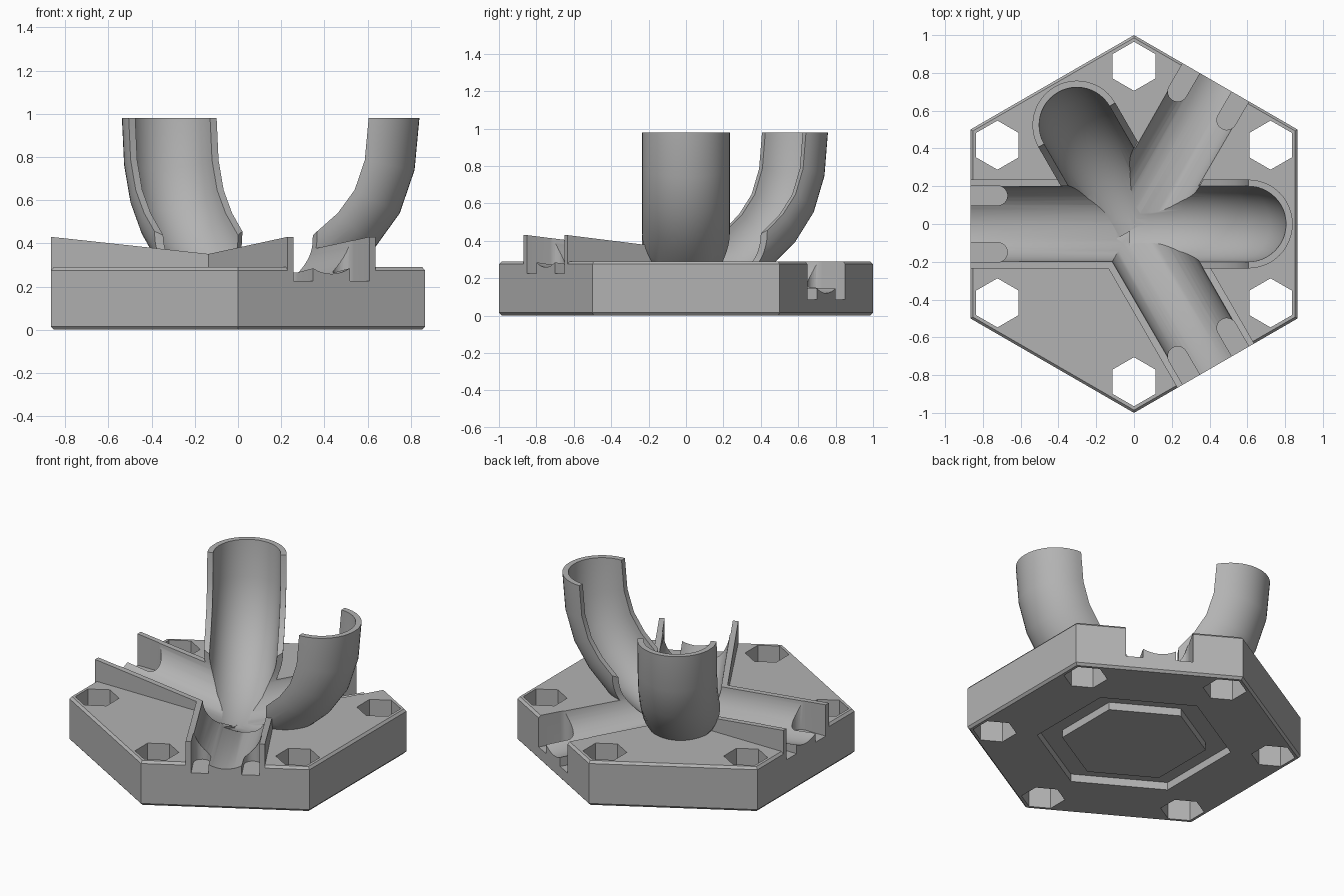
import bpy, bmesh, math
from mathutils import Vector, Matrix

cube = bpy.data.objects.get("Cube")
if cube:
    bpy.data.objects.remove(cube, do_unlink=True)

APOTHEM = math.cos(math.radians(30))
BORE, SHELL, TOP = 0.2, 0.235, 0.98
HIGH, LOW = 0.46, 0.32            # bore axis height at the tile edge
CHANNELS = {180: HIGH, 300: HIGH, 60: LOW}
CHUTES = (0, 120)

grey = bpy.data.materials.new("plain grey")
grey.use_nodes = True
grey.diffuse_color = (0.45, 0.45, 0.45, 1)
grey.node_tree.nodes["Principled BSDF"].inputs["Base Color"].default_value = grey.diffuse_color


def loft(name, rings, angle=0):
    """Closed solid through matching rings, turned about z."""
    bm = bmesh.new()
    loops = [[bm.verts.new(p) for p in ring] for ring in rings]
    n = len(loops[0])
    for a, b in zip(loops, loops[1:]):
        for i in range(n):
            j = (i + 1) % n
            bm.faces.new((a[i], a[j], b[j], b[i]))
    bm.faces.new(loops[0][::-1])
    bm.faces.new(loops[-1])
    bmesh.ops.recalc_face_normals(bm, faces=bm.faces)
    bm.transform(Matrix.Rotation(math.radians(angle), 4, 'Z'))
    mesh = bpy.data.meshes.new(name)
    bm.to_mesh(mesh)
    bm.free()
    mesh.materials.append(grey)
    ob = bpy.data.objects.new(name, mesh)
    bpy.context.collection.objects.link(ob)
    return ob


def hexagon(radius, z, cx=0, cy=0):
    turns = [math.radians(30 + 60 * k) for k in range(6)]
    return [Vector((cx + radius * math.cos(t), cy + radius * math.sin(t), z)) for t in turns]


def half_round(radius, lift=0, steps=24):
    """Lower half disc, optionally with its open side raised."""
    pts = [(radius * math.cos(math.pi * (1 + i / steps)),
            radius * math.sin(math.pi * (1 + i / steps))) for i in range(steps + 1)]
    return [(-radius, lift)] + pts + [(radius, lift)] if lift else pts


def sweep(name, path, profile, angle):
    """Sweep a profile along a path of (distance, height) points."""
    rings = []
    for i, (r, z) in enumerate(path):
        a, b = path[max(i - 1, 0)], path[min(i + 1, len(path) - 1)]
        t = Vector((b[0] - a[0], b[1] - a[1])).normalized()
        if z >= TOP:
            t = Vector((0, 1))
        rings.append([Vector((r - t.y * v, u, z + t.x * v)) for u, v in profile])
    return loft(name, rings, angle)


def combine(target, other, operation):
    other.hide_render = True
    mod = target.modifiers.new(other.name, 'BOOLEAN')
    mod.operation, mod.object, mod.solver = operation, other, 'EXACT'
    bpy.context.view_layer.update()
    result = bpy.data.meshes.new_from_object(
        target.evaluated_get(bpy.context.evaluated_depsgraph_get()))
    target.modifiers.clear()
    target.data = result
    bpy.data.objects.remove(other, do_unlink=True)


# Hexagonal base with small chamfers
tile = loft("hexagonal_track_tile", [hexagon(0.985, 0), hexagon(1, 0.015),
                                     hexagon(1, 0.275), hexagon(0.985, 0.29)])

# Underside groove around a flush island
combine(tile, loft("groove_cutter", [hexagon(0.58, -0.1), hexagon(0.58, 0.05)]), 'DIFFERENCE')
combine(tile, loft("island", [hexagon(0.43, 0), hexagon(0.43, 0.08)]), 'UNION')

# Hexagonal through-holes near the corners
for k in range(6):
    t = math.radians(30 + 60 * k)
    x, y = 0.835 * math.cos(t), 0.835 * math.sin(t)
    combine(tile, loft("hole_cutter", [hexagon(0.13, -0.1, x, y), hexagon(0.13, 0.5, x, y)]),
            'DIFFERENCE')

# Raised side walls of the two high channels
for angle, edge in CHANNELS.items():
    if edge == HIGH:
        rings = [[Vector((r, -SHELL, 0.1)), Vector((r, SHELL, 0.1)),
                  Vector((r, SHELL, z)), Vector((r, -SHELL, z))]
                 for r, z in ((0, 0.336), (APOTHEM, 0.43))]
        combine(tile, loft("channel_walls", rings, angle), 'UNION')

# Curved half-pipe chutes rising to vertical
curve = [(0.05, 0.33), (0.2, 0.361), (0.342, 0.434), (0.462, 0.54),
         (0.54, 0.647), (0.587, 0.785), (0.605, TOP)]
for angle in CHUTES:
    combine(tile, sweep("chute", [(0, 0.33)] + curve, half_round(SHELL), angle), 'UNION')

# Bores of chutes and channels
for angle in CHUTES:
    path = [(-0.02, 0.33)] + curve + [(0.605, 1.1)]
    combine(tile, sweep("chute_bore", path, half_round(BORE, 0.06), angle), 'DIFFERENCE')
for angle, edge in CHANNELS.items():
    slope = (edge - 0.342) / APOTHEM
    path = [(-0.02, 0.342), (1, 0.342 + slope)]
    combine(tile, sweep("channel_bore", path, half_round(BORE, 0.3), angle), 'DIFFERENCE')

# Round-ended connector slots at the channel mouths
for angle, edge in CHANNELS.items():
    for side in (-1, 1):
        outline = [(0.722 + 0.052 * v, 0.15 * side + u)
                   for u, v in ((0.052 * math.cos(a), math.sin(a))
                                for a in (math.pi * (1 + i / 12) for i in range(13)))]
        outline += [(1, 0.15 * side + 0.052), (1, 0.15 * side - 0.052)]
        rings = [[Vector((x, y, z)) for x, y in outline]
                 for z in (edge - 0.234, edge)]
        combine(tile, loft("slot_cutter", rings, angle), 'DIFFERENCE')

# Smooth shading with crisp edges
bpy.ops.object.select_all(action='DESELECT')
tile.select_set(True)
bpy.context.view_layer.objects.active = tile
bpy.ops.object.shade_smooth_by_angle(angle=math.radians(30))
